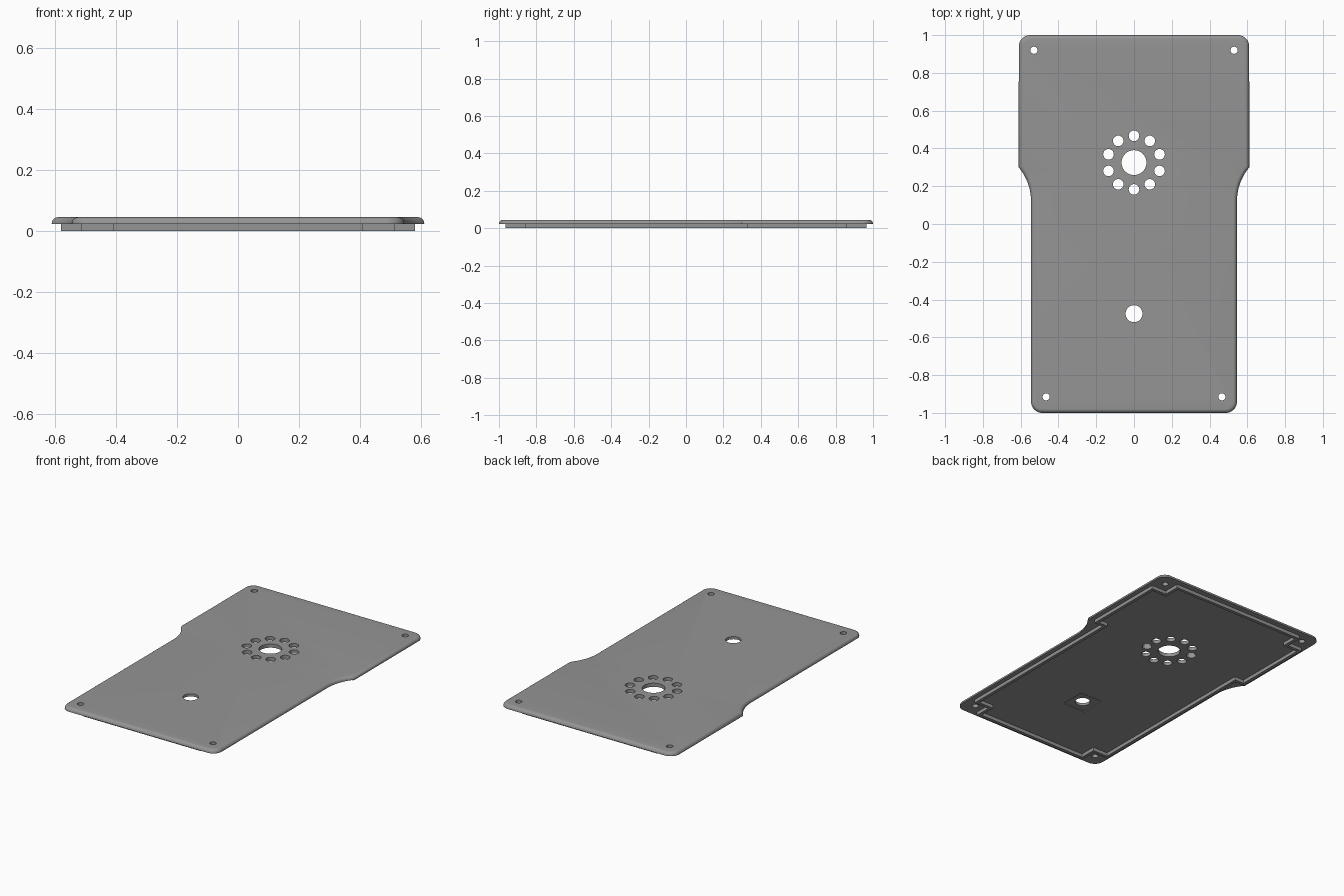
import bpy, bmesh, math
from mathutils import Vector

if "Cube" in bpy.data.objects:
    bpy.data.objects.remove(bpy.data.objects["Cube"])

grey = bpy.data.materials.new("plain grey")
grey.diffuse_color = (0.3, 0.3, 0.3, 1)
grey.use_nodes = True
grey.node_tree.nodes["Principled BSDF"].inputs["Base Color"].default_value = grey.diffuse_color


def arc(cx, cy, r, a0, a1, n):
    """Points on an arc, angles in degrees."""
    return [(cx + r * math.cos(math.radians(a0 + (a1 - a0) * i / n)),
             cy + r * math.sin(math.radians(a0 + (a1 - a0) * i / n))) for i in range(n + 1)]


def mirrored(half):
    """Close a right-hand profile (bottom to top) with its mirror image."""
    return half + [(-x, y) for x, y in reversed(half)]


def inset(pts, d):
    """Move a counter-clockwise outline inwards by d with mitred corners."""
    out = []
    for i, p in enumerate(pts):
        p = Vector(p)
        a = (p - Vector(pts[i - 1])).normalized()
        b = (Vector(pts[(i + 1) % len(pts)]) - p).normalized()
        na, nb = Vector((-a.y, a.x)), Vector((-b.y, b.x))
        out.append(p + (na + nb) * d / (1 + na.dot(nb)))
    return out


def loft(name, rings, caps):
    """Skin a list of (outline, z) rings; cap the ends or close into a tube."""
    bm = bmesh.new()
    loops = [[bm.verts.new((p[0], p[1], z)) for p in pts] for pts, z in rings]
    n = len(loops[0])
    pairs = list(zip(loops, loops[1:])) + ([] if caps else [(loops[-1], loops[0])])
    for lo, hi in pairs:
        for i in range(n):
            j = (i + 1) % n
            bm.faces.new((lo[i], lo[j], hi[j], hi[i]))
    if caps:
        bm.faces.new(loops[0][::-1])
        bm.faces.new(loops[-1])
    bmesh.ops.recalc_face_normals(bm, faces=bm.faces)
    me = bpy.data.meshes.new(name)
    bm.to_mesh(me)
    bm.free()
    ob = bpy.data.objects.new(name, me)
    bpy.context.collection.objects.link(ob)
    me.materials.append(grey)
    return ob


# Cover plate: wide top, concave shoulders, rounded corners and top edge
Z0, Z1, R = 0.022, 0.045, 0.021
half = (arc(0.485, -0.94, 0.06, -90, 0, 10)
        + arc(0.825, 0.12, 0.28, 180, 140, 10)
        + arc(0.55, 0.94, 0.06, 0, 90, 10))
outline = mirrored(half)
rings = [(outline, Z0)]
for k in range(7):
    t = math.radians(15 * k)
    rings.append((inset(outline, R * (1 - math.cos(t))), Z1 - R + R * math.sin(t)))
plate = loft("cover_plate", rings, True)

# Holes: hub, ring of ten, lower hole, four screw holes
holes = [(0, 0.325, 0.066), (0, -0.475, 0.045)]
holes += [(0.142 * math.cos(math.radians(90 + 36 * i)),
           0.325 + 0.142 * math.sin(math.radians(90 + 36 * i)), 0.028) for i in range(10)]
holes += [(s * x, y, 0.019) for s in (-1, 1) for x, y in ((0.53, 0.92), (0.465, -0.915))]

bm = bmesh.new()
for x, y, r in holes:
    ret = bmesh.ops.create_cone(bm, cap_ends=True, segments=32, radius1=r, radius2=r, depth=0.2)
    bmesh.ops.translate(bm, verts=ret["verts"], vec=(x, y, 0.03))
me = bpy.data.meshes.new("hole_cutter")
bm.to_mesh(me)
bm.free()
cutter = bpy.data.objects.new("hole_cutter", me)
bpy.context.collection.objects.link(cutter)

# Shallow square pocket under the lower hole
s = 0.08
square = [(-s, -0.475 - s), (s, -0.475 - s), (s, -0.475 + s), (-s, -0.475 + s)]
pocket = loft("pocket_cutter", [(square, 0.0), (square, Z0 + 0.006)], True)

for tool in (pocket, cutter):
    mod = plate.modifiers.new("cut", 'BOOLEAN')
    mod.operation, mod.solver, mod.object = 'DIFFERENCE', 'EXACT', tool
    bpy.context.view_layer.objects.active = plate
    bpy.ops.object.modifier_apply(modifier=mod.name)
for tool in (pocket, cutter):
    bpy.data.objects.remove(tool)

# Locating lip under the plate, stepping in around each screw hole
lip = mirrored([(0.41, -0.965), (0.41, -0.86), (0.515, -0.86), (0.515, 0.325),
                (0.58, 0.325), (0.58, 0.86), (0.475, 0.86), (0.475, 0.965)])
inner = inset(lip, 0.02)
loft("locating_lip", [(lip, 0), (lip, Z0 + 0.001), (inner, Z0 + 0.001), (inner, 0)], False)

# Smooth the rounded edge and hole walls, keep real corners sharp
bpy.ops.object.select_all(action='DESELECT')
plate.select_set(True)
bpy.context.view_layer.objects.active = plate
bpy.ops.object.shade_smooth_by_angle(angle=math.radians(30))
